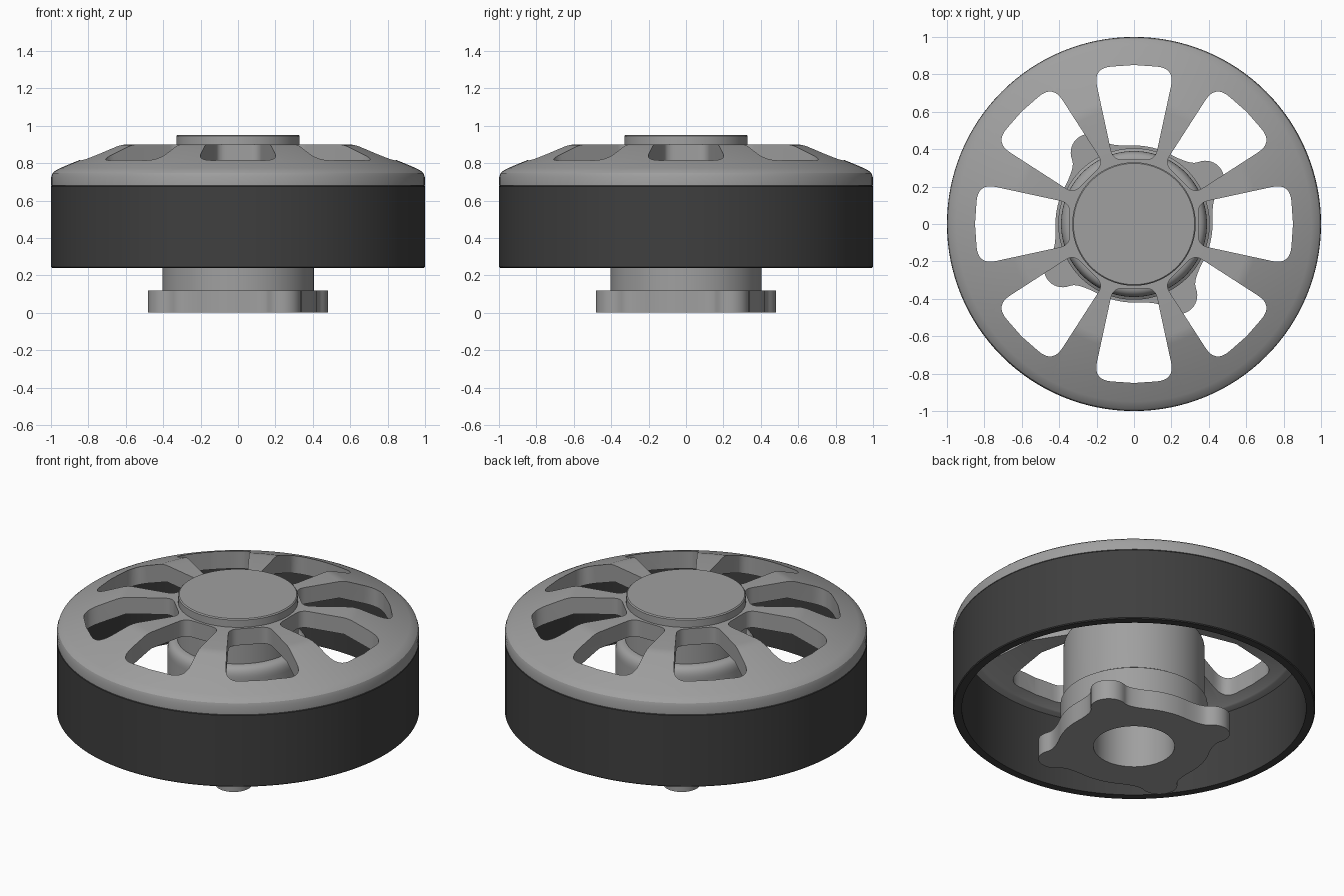
import bpy, bmesh
from math import sin, cos, pi, radians
from mathutils import Vector, Matrix

if "Cube" in bpy.data.objects:
    bpy.data.objects.remove(bpy.data.objects["Cube"])


def finish(name, bm):
    bmesh.ops.remove_doubles(bm, verts=bm.verts, dist=1e-5)
    bmesh.ops.recalc_face_normals(bm, faces=bm.faces)
    me = bpy.data.meshes.new(name)
    bm.to_mesh(me)
    bm.free()
    ob = bpy.data.objects.new(name, me)
    bpy.context.collection.objects.link(ob)
    return ob


def lathe(name, profile, closed=True, steps=128):
    """Revolve (radius, z) points around the z axis."""
    bm = bmesh.new()
    vs = [bm.verts.new((r, 0, z)) for r, z in profile]
    pairs = list(zip(vs, vs[1:])) + ([(vs[-1], vs[0])] if closed else [])
    edges = [bm.edges.new(p) for p in pairs]
    bmesh.ops.spin(bm, geom=vs + edges, cent=(0, 0, 0), axis=(0, 0, 1),
                   angle=2 * pi, steps=steps, use_merge=True)
    return finish(name, bm)


def prism(bm, outline, z0, z1):
    face = bm.faces.new([bm.verts.new((p[0], p[1], z0)) for p in outline])
    ext = bmesh.ops.extrude_face_region(bm, geom=[face], use_keep_orig=True)
    top = [g for g in ext["geom"] if isinstance(g, bmesh.types.BMVert)]
    bmesh.ops.translate(bm, verts=top, vec=(0, 0, z1 - z0))


def curve3(a, b, c, n=8):
    a, b, c = Vector(a), Vector(b), Vector(c)
    return [a * (1 - t) ** 2 + b * 2 * t * (1 - t) + c * t * t
            for t in (i / n for i in range(n + 1))]


def cut(ob, cutter):
    cutter.hide_render = True
    mod = ob.modifiers.new("cut", "BOOLEAN")
    mod.object, mod.operation, mod.solver = cutter, "DIFFERENCE", "EXACT"
    bpy.context.view_layer.update()
    deps = bpy.context.evaluated_depsgraph_get()
    me = bpy.data.meshes.new_from_object(ob.evaluated_get(deps))
    ob.modifiers.clear()
    ob.data = me
    bpy.data.objects.remove(cutter)


# Outer band
band = lathe("outer_band", [(0.95, 0.24), (0.995, 0.24), (1, 0.245),
                            (1, 0.675), (0.995, 0.68), (0.95, 0.68)])

# Conical cover plate
cover = lathe("spoked_cover", [
    (0.2, 0.9), (0.35, 0.9), (0.62, 0.9), (0.645, 0.897), (0.67, 0.89),
    (0.95, 0.774), (0.975, 0.761), (0.992, 0.746), (0.999, 0.725),
    (0.999, 0.68), (0.91, 0.68), (0.90, 0.685), (0.87, 0.70),
    (0.62, 0.80), (0.2, 0.80)])

# Eight rounded windows through the cover
corners = [((-0.219, 0.835), 0.1), ((0, 0.85), 0), ((0.219, 0.835), 0.1),
           ((0.113, 0.345), 0.05), ((-0.113, 0.345), 0.05)]
window = []
for i, (p, r) in enumerate(corners):
    p = Vector(p)
    if r == 0:
        window.append(p)
        continue
    a = Vector(corners[i - 1][0]) - p
    b = Vector(corners[(i + 1) % len(corners)][0]) - p
    window += curve3(p + a.normalized() * r, p, p + b.normalized() * r)
bm = bmesh.new()
for i in range(8):
    rot = Matrix.Rotation(i * pi / 4, 2)
    prism(bm, [rot @ p for p in window], 0.55, 1.1)
cut(cover, finish("window_cutter", bm))

# Raised centre cap
cap = lathe("center_cap", [(0, 0.89), (0.33, 0.89), (0.33, 0.944),
                           (0.324, 0.95), (0, 0.95)], closed=False)

# Hub with blind bore, collar and rounded shoulder below a neck
shoulder = curve3((0.39, 0.61), (0.39, 0.68), (0.335, 0.68))
hub = lathe("hub", [
    (0, 0.65), (0.224, 0.65), (0.224, 0.11), (0.405, 0.11), (0.405, 0.27),
    (0.39, 0.28)] + [tuple(p) for p in shoulder] + [(0.335, 0.805), (0, 0.805)],
    closed=False)

# Four-lobed flange with bore
outline = []
for k in range(4):
    rot = Matrix.Rotation(radians(32) + k * pi / 2, 2)
    side = 0.42 * cos(radians(30)), 0.42 * sin(radians(30))
    tip = [(0.45 + 0.1 * cos(radians(t)), 0.1 * sin(radians(t)))
           for t in range(-80, 81, 10)]
    pts = curve3((side[0], -side[1]), (0.425, -0.104), tip[0])[:-1]
    pts += [Vector(p) for p in tip]
    pts += curve3(tip[-1], (0.425, 0.104), side)[1:]
    pts += [Vector((0.42 * cos(radians(t)), 0.42 * sin(radians(t))))
            for t in range(33, 60, 3)]
    outline += [rot @ p for p in pts]
bm = bmesh.new()
prism(bm, outline, 0, 0.12)
flange = finish("lobed_flange", bm)
bm = bmesh.new()
prism(bm, [(0.224 * cos(i * pi / 64), 0.224 * sin(i * pi / 64))
           for i in range(128)], -0.1, 0.3)
cut(flange, finish("bore_cutter", bm))

# Materials and smooth shading with crisp edges
dark = bpy.data.materials.new("dark_rubber")
dark.diffuse_color = (0.05, 0.05, 0.05, 1)
dark.use_nodes = True
dark.node_tree.nodes["Principled BSDF"].inputs["Base Color"].default_value = dark.diffuse_color
metal = bpy.data.materials.new("grey_metal")
metal.diffuse_color = (0.35, 0.35, 0.35, 1)
metal.use_nodes = True
metal.node_tree.nodes["Principled BSDF"].inputs["Base Color"].default_value = metal.diffuse_color
for ob in (band, cover, cap, hub, flange):
    ob.data.materials.clear()
    ob.data.materials.append(dark if ob is band else metal)
    bpy.ops.object.select_all(action="DESELECT")
    ob.select_set(True)
    bpy.context.view_layer.objects.active = ob
    bpy.ops.object.shade_smooth_by_angle(angle=radians(30))
